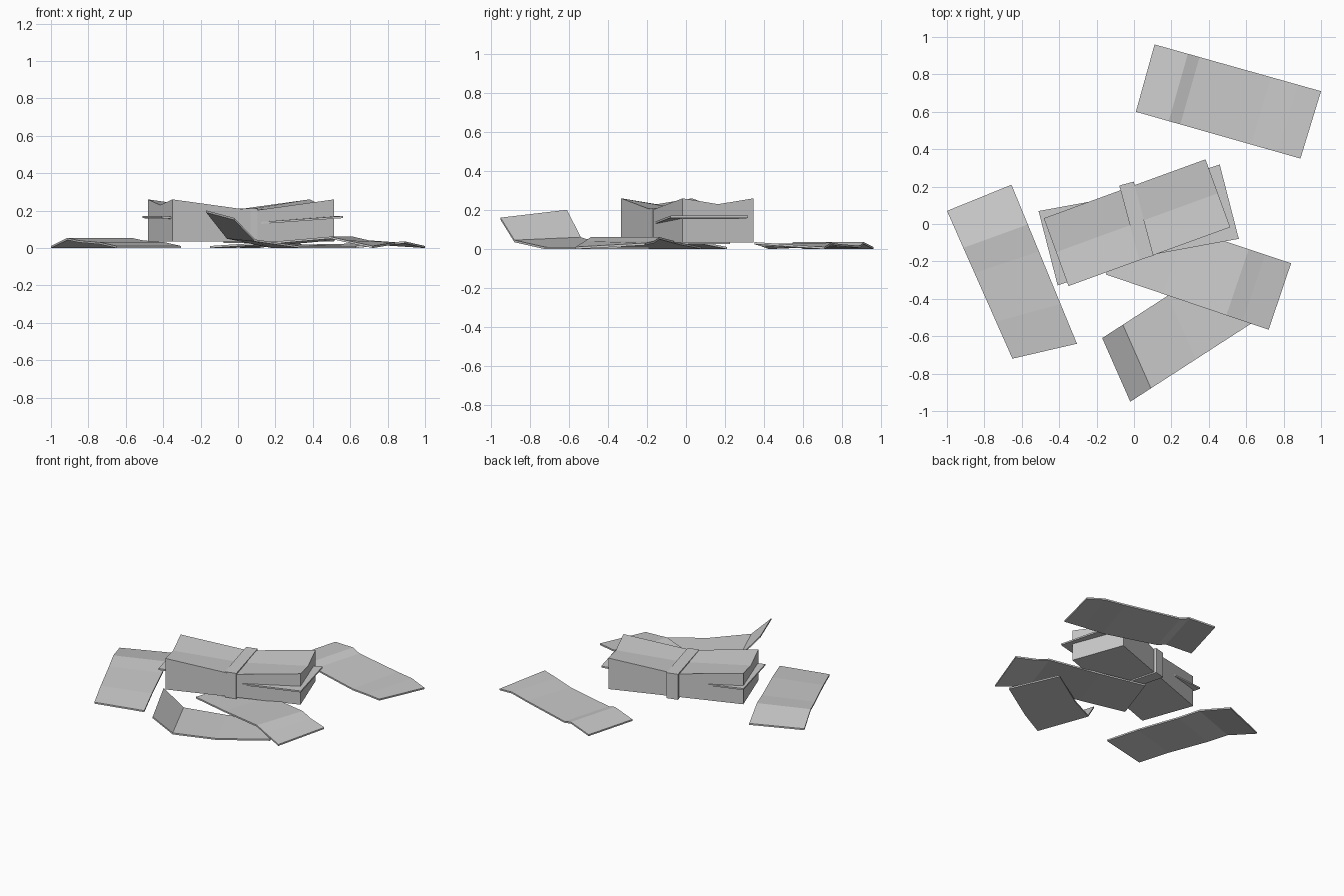
import bpy, bmesh, math
from mathutils import Vector, Matrix

cube = bpy.data.objects.get("Cube")
if cube:
    bpy.data.objects.remove(cube, do_unlink=True)

THICKNESS = 0.011

paper = bpy.data.materials.new("paper_grey")
paper.use_nodes = True
GREY = (0.6, 0.6, 0.6, 1)
paper.diffuse_color = GREY
paper.node_tree.nodes["Principled BSDF"].inputs["Base Color"].default_value = GREY


def make_object(name, bm):
    bmesh.ops.recalc_face_normals(bm, faces=bm.faces)
    mesh = bpy.data.meshes.new(name)
    bm.to_mesh(mesh)
    bm.free()
    mesh.materials.append(paper)
    obj = bpy.data.objects.new(name, mesh)
    bpy.context.scene.collection.objects.link(obj)
    return obj


def extrude_sheet(bm, rows, thickness):
    """Turn rows of points into a closed sheet, thickened upwards."""
    def layer(offset):
        return [[bm.verts.new(p + Vector((0, 0, offset))) for p in row] for row in rows]

    low, high = layer(0), layer(thickness)
    for grid in (low, high):
        for r, s in zip(grid, grid[1:]):
            for i in range(len(r) - 1):
                bm.faces.new((r[i], r[i + 1], s[i + 1], s[i]))

    def rim(grid):
        return (grid[0] + [r[-1] for r in grid[1:-1]]
                + grid[-1][::-1] + [r[0] for r in grid[-2:0:-1]])

    a, b = rim(low), rim(high)
    for i in range(len(a)):
        j = (i + 1) % len(a)
        bm.faces.new((a[i], a[j], b[j], b[i]))


def loose_note(name, start, end, creases):
    """start and end are the two short edges; creases hold
    (fraction along, height at first side, height at second side)."""
    rows = []
    for t, za, zb in creases:
        row = []
        for p, q, z in zip(start, end, (za, zb)):
            flat = Vector(p).lerp(Vector(q), t)
            row.append(Vector((flat.x, flat.y, z)))
        rows.append(row)
    bm = bmesh.new()
    extrude_sheet(bm, rows, THICKNESS)
    return make_object(name, bm)


# Loose notes lying around the bundle
loose_note("right_note", ((-1, .07), (-.655, .21)), ((-.65, -.72), (-.305, -.64)),
           [(0, 0, 0), (.25, .043, .043), (.42, .03, .03), (.75, .02, .02), (1, 0, 0)])
loose_note("left_front_note", ((-.15, -.27), (-.03, .08)), ((.72, -.565), (.84, -.21)),
           [(0, 0, 0), (.35, .02, .02), (.74, .05, .05), (.84, .03, .03), (1, 0, .02)])
loose_note("curled_front_note", ((-.02, -.95), (-.17, -.61)), ((.63, -.53), (.48, -.19)),
           [(0, .15, .19), (.17, .035, .05), (.54, 0, 0), (1, 0, 0)])
loose_note("back_note", ((.01, .6), (.11, .96)), ((.89, .35), (1, .71)),
           [(0, 0, 0), (.2, .025, .025), (.27, .006, .006), (.7, 0, .015),
            (.86, .015, .022), (1, .025, 0)])

# Bundle: block with a flat base and a top pinched down in the middle
BASE, LENGTH, WIDTH = 0.035, 0.92, 0.386
bm = bmesh.new()
rows = [[Vector((x * LENGTH / 2, y * WIDTH / 2, BASE)) for y in (-1, 0, 1)]
        for x in (-1, 0, 1)]
extrude_sheet(bm, rows, 0.165)
for v in bm.verts:
    if v.co.z > 0.1 and abs(v.co.x) > 0.1:
        v.co.z = 0.26 if abs(v.co.y) > 0.1 else 0.23
bundle = make_object("note_bundle", bm)
bundle.matrix_world = Matrix.Translation((.016, .007, 0)) @ Matrix.Rotation(math.radians(20), 4, "Z")

# Skewed note sticking out of the bundle, narrowed under the band
bm = bmesh.new()
rows = [[Vector((x * 0.5, y * half, z)) for y in (-1, 1)]
        for x, half, z in ((-1, .205, .16), (0, .17, .125), (1, .205, .16))]
extrude_sheet(bm, rows, THICKNESS)
skewed = make_object("skewed_note", bm)
skewed.matrix_world = Matrix.Translation((.025, -.005, 0)) @ Matrix.Rotation(math.radians(14.4), 4, "Z")

# Paper band around the middle
bm = bmesh.new()
bmesh.ops.create_cube(bm, size=1)
bmesh.ops.scale(bm, vec=(.08, .41, .185), verts=bm.verts)
band = make_object("paper_band", bm)
band.matrix_world = Matrix.Translation((.013, .018, .1185)) @ Matrix.Rotation(math.radians(15), 4, "Z")
